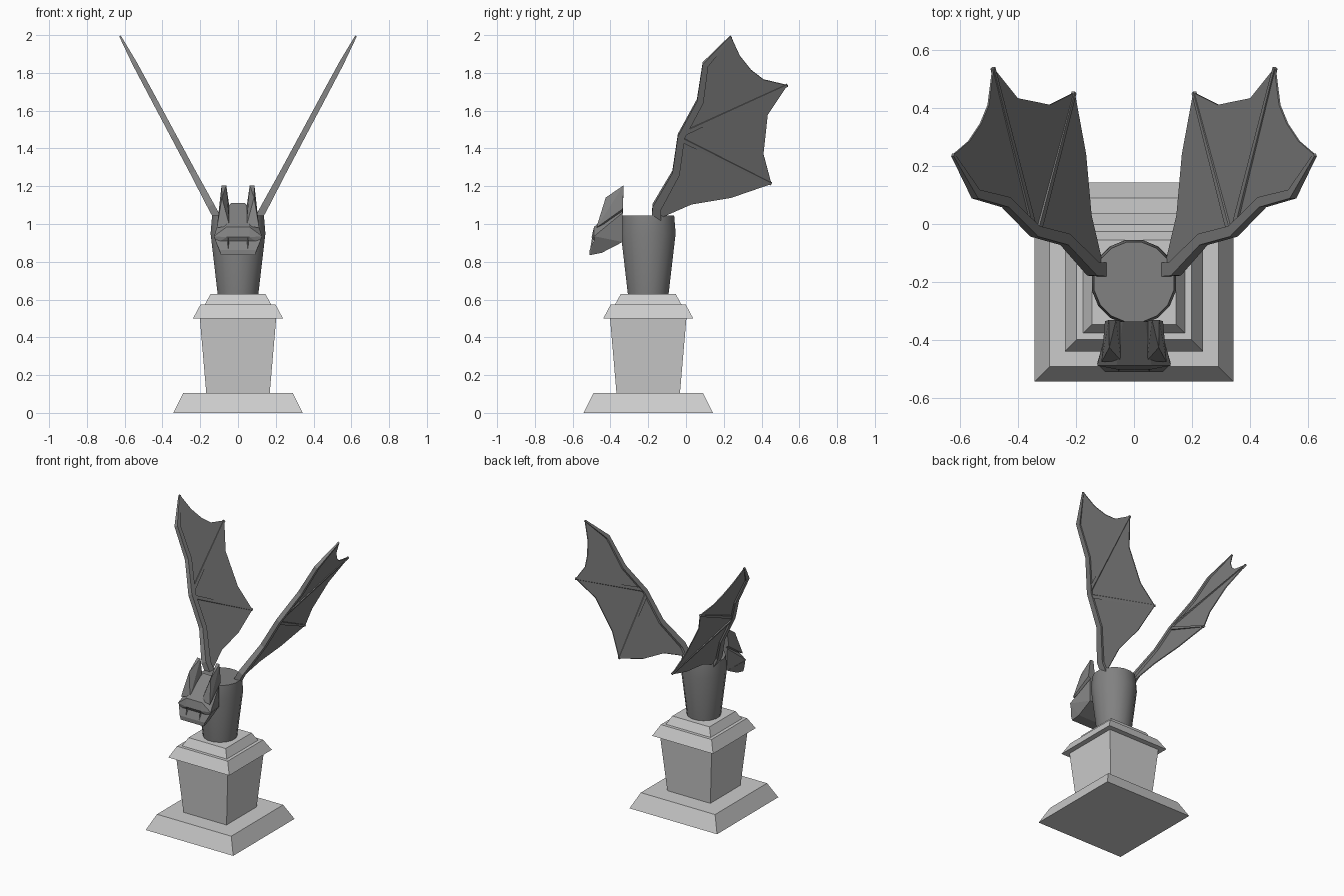
import bpy, bmesh
from math import sin, cos, pi, radians
from mathutils import Vector

if "Cube" in bpy.data.objects:
    bpy.data.objects.remove(bpy.data.objects["Cube"])

CY = -0.2  # pedestal and torso centre in y


def finish(bm, name, mat=None, mirror=False):
    bmesh.ops.recalc_face_normals(bm, faces=bm.faces)
    me = bpy.data.meshes.new(name)
    bm.to_mesh(me)
    bm.free()
    ob = bpy.data.objects.new(name, me)
    bpy.context.collection.objects.link(ob)
    if mat:
        me.materials.append(mat)
    if mirror:
        ob.modifiers.new("Mirror", 'MIRROR').use_mirror_merge = False
    return ob


def material(name, v):
    m = bpy.data.materials.new(name)
    m.diffuse_color = (v, v, v, 1)
    m.use_nodes = True
    m.node_tree.nodes["Principled BSDF"].inputs["Base Color"].default_value = m.diffuse_color
    return m


def loft(bm, rings):
    rows = [[bm.verts.new(p) for p in r] for r in rings]
    n = len(rows[0])
    for a, b in zip(rows, rows[1:]):
        for i in range(n):
            bm.faces.new((a[i], a[(i + 1) % n], b[(i + 1) % n], b[i]))
    bm.faces.new(rows[0][::-1])
    bm.faces.new(rows[-1])


def square(h, z):
    return [(sx * h, CY + sy * h, z) for sx, sy in ((-1, -1), (1, -1), (1, 1), (-1, 1))]


def hull(name, pts, mat, both=True, mirror=False):
    bm = bmesh.new()
    for x, y, z in pts:
        for s in ((1, -1) if both else (1,)):
            bm.verts.new((s * x, y, z))
    res = bmesh.ops.convex_hull(bm, input=bm.verts)
    junk = {g for g in res['geom_interior'] + res['geom_unused'] if isinstance(g, bmesh.types.BMVert)}
    if junk:
        bmesh.ops.delete(bm, geom=list(junk), context='VERTS')
    bmesh.ops.dissolve_limit(bm, angle_limit=radians(3), verts=bm.verts, edges=bm.edges)
    return finish(bm, name, mat, mirror)


dark = material("dark_stone", 0.22)

# pedestal tiers
for name, h0, z0, h1, z1 in (("pedestal_base", 0.342, 0, 0.29, 0.105),
                             ("pedestal_column", 0.168, 0.105, 0.202, 0.5),
                             ("pedestal_cap", 0.238, 0.5, 0.198, 0.575),
                             ("pedestal_top_step", 0.175, 0.575, 0.145, 0.63)):
    bm = bmesh.new()
    loft(bm, [square(h0, z0), square(h1, z1)])
    finish(bm, name)

# torso
bm = bmesh.new()
loft(bm, [[(r * cos(2 * pi * (i + .5) / 16), CY + r * sin(2 * pi * (i + .5) / 16), z) for i in range(16)]
          for r, z in ((0.11, 0.63), (0.148, 0.95), (0.14, 1.045))])
torso = finish(bm, "torso", dark)
bpy.context.view_layer.objects.active = torso
torso.select_set(True)
bpy.ops.object.shade_smooth_by_angle(angle=radians(30))
torso.select_set(False)

# head: skull, jaw, ears, fangs
hull("skull", [(0.038, -0.335, 1.11), (0.088, -0.335, 1.06), (0.085, -0.335, 0.905),
               (0.06, -0.487, 0.985), (0.127, -0.487, 0.935), (0.06, -0.5, 0.93),
               (0.11, -0.483, 0.9)], dark)
hull("jaw", [(0.085, -0.335, 0.905), (0.127, -0.48, 0.93), (0.112, -0.485, 0.9),
             (0.098, -0.51, 0.862), (0.09, -0.51, 0.835), (0.085, -0.447, 0.847)], dark)
hull("ear", [(0.045, -0.47, 0.99), (0.112, -0.475, 0.98), (0.062, -0.33, 1.205),
             (0.087, -0.33, 1.205), (0.085, -0.425, 1.14), (0.04, -0.335, 1.05),
             (0.1, -0.335, 1.08)], dark, both=False, mirror=True)
hull("fang", [(0.042, -0.485, 0.87), (0.062, -0.485, 0.87), (0.052, -0.507, 0.87),
              (0.052, -0.497, 0.93)], dark, both=False, mirror=True)

# wings: flat shapes drawn in (y, z), tilted outward
SLOPE = 0.535
NORMAL = Vector((1, 0, -SLOPE)).normalized()


def on_wing(y, z):
    return Vector((0.135 + SLOPE * (z - 1.08), y, z))


def strut(bm, path, widths, depth):
    pts = [on_wing(*p) for p in path]
    rings = []
    for i, p in enumerate(pts):
        d = (pts[min(i + 1, len(pts) - 1)] - pts[max(i - 1, 0)]).normalized()
        side = d.cross(NORMAL) * widths[i]
        out = NORMAL * widths[i] * depth
        rings.append([p + side + out, p - side + out, p - side - out, p + side - out])
    loft(bm, rings)


arm = [(-0.158, 1.0), (-0.155, 1.09), (-0.053, 1.27), (-0.025, 1.465),
       (0.075, 1.65), (0.103, 1.845), (0.238, 1.992)]
trail = [(0.285, 1.89), (0.345, 1.815), (0.41, 1.765), (0.537, 1.735), (0.433, 1.58), (0.41, 1.37),
         (0.452, 1.213), (0.24, 1.14), (0.03, 1.105), (-0.13, 1.035)]

bm = bmesh.new()
strut(bm, arm, [0.024, 0.024, 0.02, 0.019, 0.018, 0.016, 0.006], 0.8)
strut(bm, [(-0.015, 1.48), (0.537, 1.735)], [0.012, 0.007], 0.9)
strut(bm, [(-0.025, 1.45), (0.452, 1.213)], [0.012, 0.007], 0.9)
finish(bm, "wing_bones", dark, mirror=True)

bm = bmesh.new()
face = bm.faces.new([bm.verts.new(on_wing(*p)) for p in arm[1:] + trail])
bmesh.ops.triangulate(bm, faces=[face])
skin = finish(bm, "wing_membrane", dark, mirror=True)
solid = skin.modifiers.new("Solidify", 'SOLIDIFY')
solid.thickness = 0.006
solid.offset = 0
